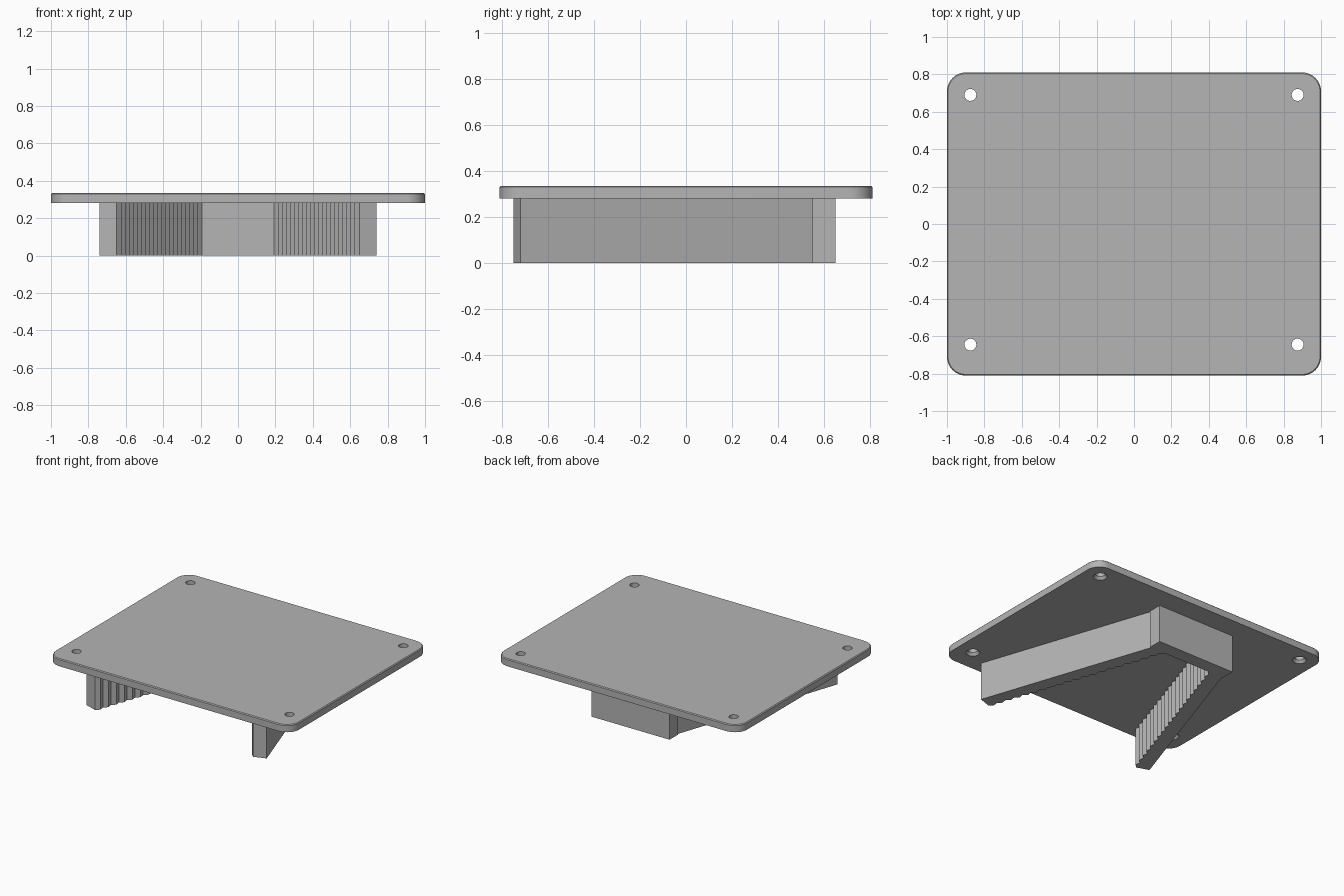
import bpy, bmesh, math
from mathutils import Vector

if "Cube" in bpy.data.objects:
    bpy.data.objects.remove(bpy.data.objects["Cube"], do_unlink=True)

grey = bpy.data.materials.new("plain grey")
grey.use_nodes = True
grey.diffuse_color = (0.46, 0.46, 0.46, 1)
grey.node_tree.nodes["Principled BSDF"].inputs["Base Color"].default_value = grey.diffuse_color

PLATE_BOTTOM, PLATE_TOP = 0.28, 0.335


def stack(bm, rings):
    """Closed solid through matching rings of points, from bottom to top."""
    rows = [[bm.verts.new(p) for p in ring] for ring in rings]
    n = len(rows[0])
    bm.faces.new(rows[0][::-1])
    bm.faces.new(rows[-1])
    for low, high in zip(rows, rows[1:]):
        for i in range(n):
            j = (i + 1) % n
            bm.faces.new((low[i], low[j], high[j], high[i]))


def finish(bm, name):
    bmesh.ops.recalc_face_normals(bm, faces=bm.faces[:])
    mesh = bpy.data.meshes.new(name)
    bm.to_mesh(mesh)
    bm.free()
    mesh.materials.append(grey)
    obj = bpy.data.objects.new(name, mesh)
    bpy.context.collection.objects.link(obj)
    return obj


def prism(name, outline, z0, z1):
    bm = bmesh.new()
    stack(bm, [[(x, y, z) for x, y in outline] for z in (z0, z1)])
    return finish(bm, name)


def circle(cx, cy, r, z, n=32):
    return [(cx + r * math.cos(math.tau * i / n), cy + r * math.sin(math.tau * i / n), z)
            for i in range(n)]


def rounded_rect(hx, hy, r, z, steps=10):
    pts = []
    for k, (sx, sy) in enumerate(((1, 1), (-1, 1), (-1, -1), (1, -1))):
        for i in range(steps + 1):
            a = (k + i / steps) * math.pi / 2
            pts.append((sx * (hx - r) + r * math.cos(a), sy * (hy - r) + r * math.sin(a), z))
    return pts


# Rounded plate with a slightly eased top edge
ease = 0.006
bm = bmesh.new()
stack(bm, [rounded_rect(1, 0.81, 0.1, PLATE_BOTTOM),
           rounded_rect(1, 0.81, 0.1, PLATE_TOP - ease),
           rounded_rect(1 - ease, 0.81 - ease, 0.1 - ease, PLATE_TOP)])
plate = finish(bm, "mounting_plate")

# Screw holes, countersunk from below
bm = bmesh.new()
for x in (-0.875, 0.875):
    for y in (-0.645, 0.69):
        stack(bm, [circle(x, y, r, z) for r, z in
                   ((0.047, 0.25), (0.047, PLATE_BOTTOM), (0.032, 0.30), (0.032, 0.36))])
cutter = finish(bm, "hole_cutter")
cutter.hide_render = True
mod = plate.modifiers.new("holes", "BOOLEAN")
mod.operation = "DIFFERENCE"
mod.solver = "EXACT"
mod.object = cutter
bpy.ops.object.select_all(action="DESELECT")
bpy.context.view_layer.objects.active = plate
plate.select_set(True)
bpy.ops.object.modifier_apply(modifier=mod.name)
bpy.data.objects.remove(cutter, do_unlink=True)
bpy.ops.object.shade_smooth_by_angle(angle=math.radians(30))

# Rear cross block joining the arms
prism("rear_block", [(-0.32, 0.55), (0.32, 0.55), (0.32, 0.65), (-0.32, 0.65)], 0, PLATE_BOTTOM)

# Splayed arms with a toothed inner side
corner = Vector((0.74, -0.72))
along = Vector((-0.32, 0.947)).normalized()
inward = Vector((-along.y, along.x))
teeth, pitch, thick, depth = 21, 0.067, 0.095, 0.019
outline = [corner, corner + along * teeth * pitch]
for i in range(2 * teeth, -1, -1):
    outline.append(corner + along * i * pitch / 2 + inward * (thick + depth * (i % 2)))
for name, side in (("left_arm", 1), ("right_arm", -1)):
    prism(name, [(side * p.x, p.y) for p in outline], 0, PLATE_BOTTOM)
